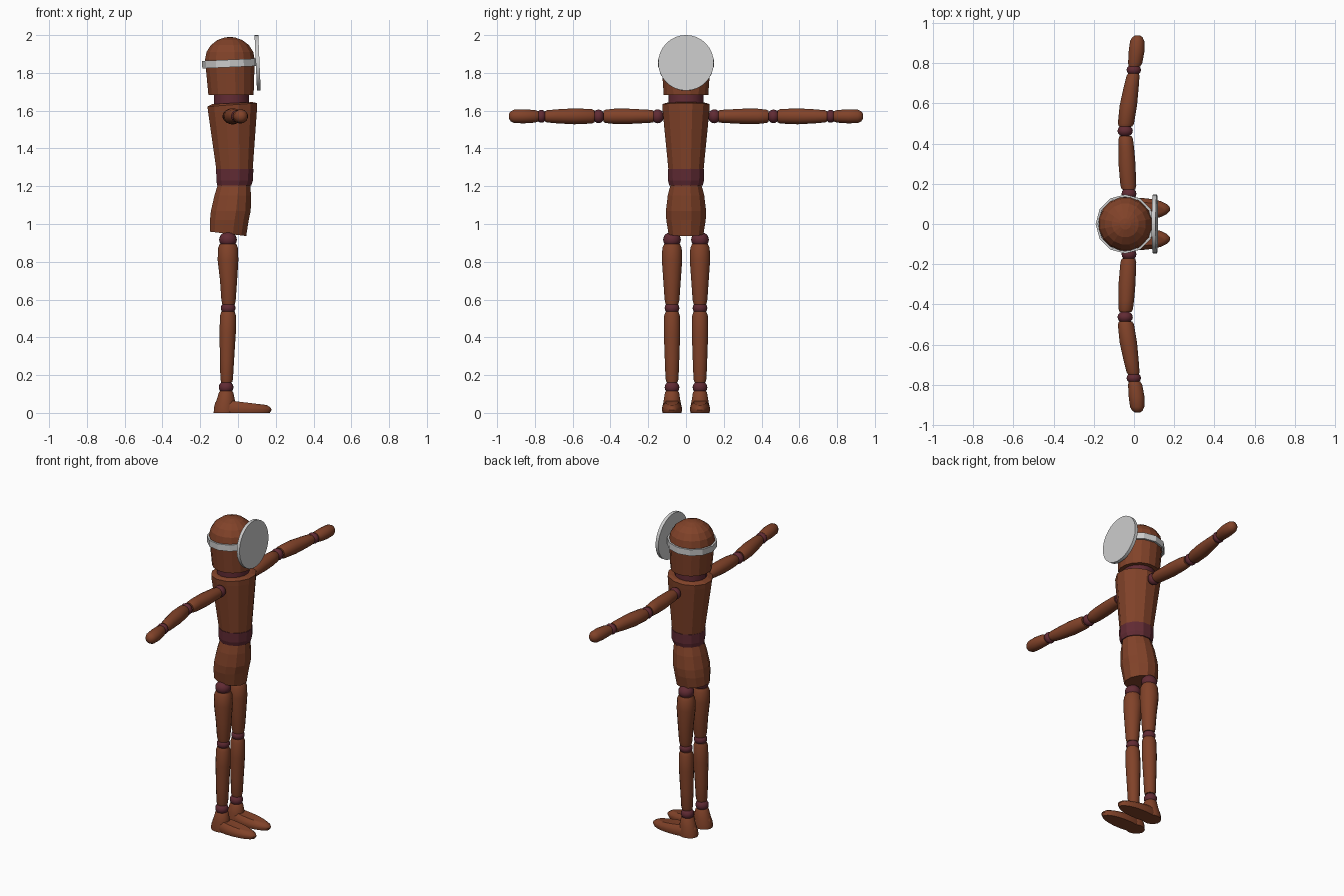
import bpy, bmesh, math
from mathutils import Vector, Matrix


def material(name, rgb):
    m = bpy.data.materials.new(name)
    m.diffuse_color = (*rgb, 1)
    return m


BROWN = material("brown_wood", (0.22, 0.055, 0.022))
MAROON = material("maroon_joint", (0.12, 0.024, 0.034))


def finish(name, bm, mat, smooth):
    bmesh.ops.recalc_face_normals(bm, faces=bm.faces)
    me = bpy.data.meshes.new(name)
    bm.to_mesh(me)
    bm.free()
    if mat:
        me.materials.append(mat)
    if smooth:
        me.polygons.foreach_set("use_smooth", [True] * len(me.polygons))
        me.set_sharp_from_angle(angle=math.radians(40))
    ob = bpy.data.objects.new(name, me)
    bpy.context.collection.objects.link(ob)
    return ob


def loft(name, rings, mat, sides=16, axis="z", y=0.0, z=0.0, flip=1, smooth=True):
    """Rings are (distance along axis, centre x, radius x, other radius, slant)."""
    bm = bmesh.new()
    loops = []
    for d, cx, rx, ro, *slant in rings:
        s = slant[0] if slant else 0
        loop = []
        for i in range(sides):
            a = math.tau * (i + 0.5) / sides
            u, v = rx * math.cos(a), ro * math.sin(a)
            co = (cx + u, y + v, d + s * u) if axis == "z" else (cx + u, flip * d, z + v)
            loop.append(bm.verts.new(co))
        loops.append(loop)
    for a, b in zip(loops, loops[1:]):
        for i in range(sides):
            j = (i + 1) % sides
            bm.faces.new((a[i], a[j], b[j], b[i]))
    bm.faces.new(loops[0])
    bm.faces.new(loops[-1])
    return finish(name, bm, mat, smooth)


def ball(name, loc, size):
    bm = bmesh.new()
    bmesh.ops.create_uvsphere(bm, u_segments=16, v_segments=10, radius=1,
                              matrix=Matrix.Translation(loc) @ Matrix.Diagonal((*size, 1)))
    return finish(name, bm, MAROON, True)


# Head with faceted dome
dome = [(1.87 + 0.12 * math.sin(math.radians(t)), -0.043, 0.134 * math.cos(math.radians(t)),
         0.134 * math.cos(math.radians(t))) for t in (0, 20, 40, 60, 78, 88)]
loft("head", [(1.682, -0.037, 0.122, 0.12)] + dome, BROWN, 16, smooth=False)
loft("neck", [(1.62, -0.035, 0.095, 0.095), (1.69, -0.035, 0.095, 0.095)], MAROON, 16)

# Torso, waist and hips
loft("torso", [(1.275, -0.018, 0.098, 0.095), (1.6, -0.029, 0.134, 0.128, 0.05),
               (1.631, -0.03, 0.136, 0.13, 0.07), (1.64, -0.03, 0.11, 0.11, 0.05)],
     BROWN, 12, smooth=False)
loft("waist", [(1.205, -0.02, 0.094, 0.092), (1.23, -0.018, 0.1, 0.099),
               (1.29, -0.017, 0.102, 0.1)], MAROON, 12, smooth=False)
loft("hips", [(1.215, -0.02, 0.088, 0.083), (1.15, -0.028, 0.1, 0.1), (1.07, -0.038, 0.109, 0.11),
              (1.02, -0.046, 0.106, 0.108), (0.948, -0.053, 0.1, 0.095, -0.12)],
     BROWN, 12, smooth=False)

# Head band, tilted with the disc
tilt = Matrix.Rotation(math.radians(-2.5), 4, "Y")
bm = bmesh.new()
N = 12
prof = [(0.147, -0.02), (0.147, 0.02), (0.135, 0.02), (0.135, -0.02)]
grid = [[bm.verts.new((r * math.cos(math.tau * i / N), r * math.sin(math.tau * i / N), h))
         for r, h in prof] for i in range(N)]
for i in range(N):
    for k in range(4):
        a, b = grid[i], grid[(i + 1) % N]
        bm.faces.new((a[k], b[k], b[(k + 1) % 4], a[(k + 1) % 4]))
bm.transform(Matrix.Translation((-0.043, 0, 1.85)) @ tilt)
finish("head_band", bm, None, False)

# Round mirror disc in front of the forehead
bm = bmesh.new()
bmesh.ops.create_cone(bm, cap_ends=True, segments=32, radius1=0.147, radius2=0.147, depth=0.02,
                      matrix=Matrix.Translation((0.104, 0, 1.853)) @ tilt
                      @ Matrix.Rotation(math.pi / 2, 4, "Y"))
finish("forehead_disc", bm, None, True)

for side, f in (("left", 1), ("right", -1)):
    # Legs
    y = 0.074 * f
    ball(side + "_hip_joint", (-0.053, y, 0.917), (0.047, 0.047, 0.042))
    loft(side + "_thigh", [(0.895, -0.053, 0.044, 0.042), (0.875, -0.053, 0.053, 0.052),
                           (0.81, -0.053, 0.056, 0.055), (0.7, -0.05, 0.046, 0.047),
                           (0.6, -0.05, 0.039, 0.04), (0.575, -0.05, 0.034, 0.034)], BROWN, y=y)
    ball(side + "_knee_joint", (-0.052, y, 0.555), (0.039, 0.039, 0.033))
    loft(side + "_shin", [(0.537, -0.053, 0.036, 0.034), (0.515, -0.053, 0.043, 0.042),
                          (0.42, -0.055, 0.044, 0.044), (0.28, -0.058, 0.038, 0.039),
                          (0.18, -0.06, 0.034, 0.035), (0.162, -0.06, 0.03, 0.03)], BROWN, y=y)
    ball(side + "_ankle_joint", (-0.063, y, 0.135), (0.039, 0.039, 0.035))

    # Feet
    loft(side + "_heel", [(0, -0.07, 0.06, 0.052), (0.03, -0.07, 0.058, 0.052),
                          (0.065, -0.065, 0.05, 0.045), (0.108, -0.063, 0.039, 0.038),
                          (0.116, -0.063, 0.032, 0.032)], BROWN, y=y)
    loft(side + "_foot", [(0, 0.025, 0.145, 0.05), (0.018, 0.026, 0.154, 0.055, -0.01),
                          (0.04, 0.026, 0.15, 0.05, -0.09), (0.057, 0.024, 0.13, 0.034, -0.12)],
         BROWN, 20, y=y)

    # Arms
    arm = dict(axis="y", z=1.57, flip=f)
    ball(side + "_shoulder_joint", (-0.025, 0.15 * f, 1.57), (0.037, 0.033, 0.037))
    loft(side + "_upper_arm", [(0.172, -0.027, 0.034, 0.032), (0.19, -0.028, 0.04, 0.035),
                               (0.3, -0.035, 0.043, 0.041), (0.38, -0.038, 0.039, 0.041),
                               (0.425, -0.041, 0.036, 0.036), (0.437, -0.042, 0.03, 0.03)],
         BROWN, **arm)
    ball(side + "_elbow_joint", (-0.044, 0.463 * f, 1.57), (0.038, 0.031, 0.036))
    loft(side + "_forearm", [(0.485, -0.042, 0.034, 0.033), (0.5, -0.04, 0.041, 0.039),
                             (0.59, -0.028, 0.044, 0.043), (0.68, -0.014, 0.038, 0.038),
                             (0.735, -0.005, 0.033, 0.033), (0.747, -0.003, 0.028, 0.028)],
         BROWN, **arm)
    ball(side + "_wrist_joint", (-0.001, 0.766 * f, 1.57), (0.036, 0.028, 0.034))
    loft(side + "_hand", [(0.782, 0.002, 0.029, 0.028), (0.8, 0.006, 0.036, 0.034),
                          (0.86, 0.013, 0.04, 0.038), (0.91, 0.016, 0.036, 0.036),
                          (0.928, 0.017, 0.026, 0.027), (0.938, 0.018, 0.012, 0.012)],
         BROWN, **arm)
